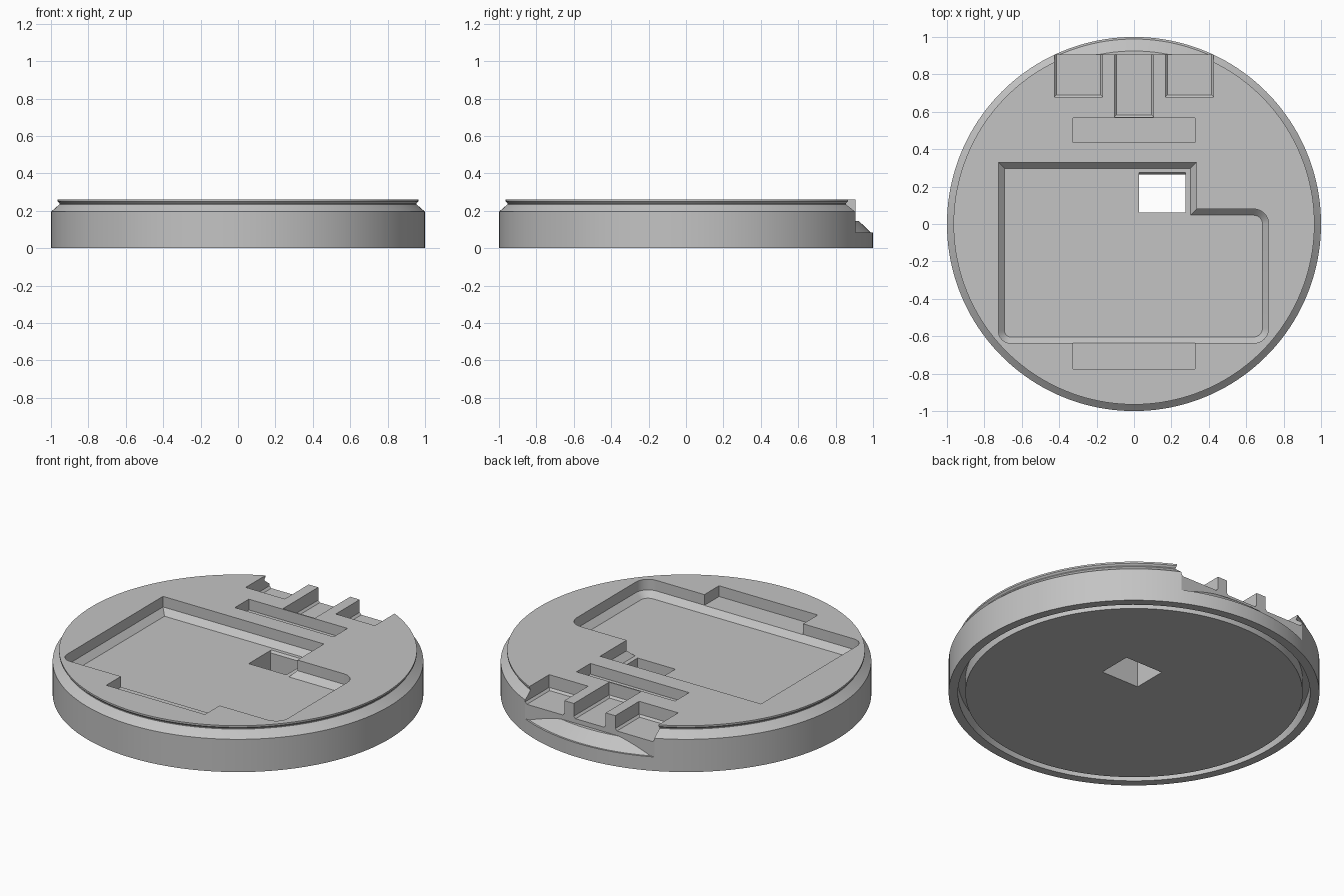
import bpy, bmesh, math

if "Cube" in bpy.data.objects:
    bpy.data.objects.remove(bpy.data.objects["Cube"])

SEG = 160
grey = bpy.data.materials.new("grey")
grey.diffuse_color = (0.55, 0.55, 0.55, 1)
grey.use_nodes = True
grey.node_tree.nodes["Principled BSDF"].inputs["Base Color"].default_value = grey.diffuse_color


def make(name, bm):
    bmesh.ops.recalc_face_normals(bm, faces=bm.faces)
    me = bpy.data.meshes.new(name)
    bm.to_mesh(me)
    bm.free()
    me.materials.append(grey)
    ob = bpy.data.objects.new(name, me)
    bpy.context.collection.objects.link(ob)
    return ob


def lathe(profile, closed=False):
    """Revolve (r, z) points; open profiles get flat end caps."""
    bm = bmesh.new()
    rings = [[bm.verts.new((r * math.cos(2 * math.pi * i / SEG),
                            r * math.sin(2 * math.pi * i / SEG), z))
              for i in range(SEG)] for r, z in profile]
    pairs = list(zip(rings, rings[1:]))
    if closed:
        pairs.append((rings[-1], rings[0]))
    for a, b in pairs:
        for i in range(SEG):
            j = (i + 1) % SEG
            bm.faces.new((a[i], a[j], b[j], b[i]))
    if not closed:
        bm.faces.new(rings[0])
        bm.faces.new(rings[-1])
    return bm


def loft(levels):
    """Solid from matching (z, outline) levels."""
    bm = bmesh.new()
    rings = [[bm.verts.new((x, y, z)) for x, y in pts] for z, pts in levels]
    for a, b in zip(rings, rings[1:]):
        for i in range(len(a)):
            j = (i + 1) % len(a)
            bm.faces.new((a[i], a[j], b[j], b[i]))
    bm.faces.new(rings[0])
    bm.faces.new(rings[-1])
    return bm


def rect(x0, x1, y0, y1):
    return [(x0, y0), (x1, y0), (x1, y1), (x0, y1)]


def tray(d):
    """Stepped main pocket outline, inset by d, three corners rounded."""
    l, r, s, t, m, b = -.725 + d, .72 - d, .335 - d, .33 - d, .08 - d, -.637 + d
    pts = [(l, t), (s, t), (s, m)]
    for cx, cy, rad, start in ((r, m, .08, 90), (r, b, .08, 0), (l, b, .065, -90)):
        rad -= d
        ox = cx - rad if cx > 0 else cx + rad
        oy = cy - rad if cy == m else cy + rad
        for k in range(9):
            a = math.radians(start - 90 * k / 8)
            pts.append((ox + rad * math.cos(a), oy + rad * math.sin(a)))
    return pts


def cut(target, bm):
    cutter = make("cutter", bm)
    cutter.hide_render = True
    mod = target.modifiers.new("cut", 'BOOLEAN')
    mod.operation = 'DIFFERENCE'
    mod.solver = 'EXACT'
    mod.object = cutter
    bpy.context.view_layer.objects.active = target
    bpy.ops.object.modifier_apply(modifier=mod.name)
    bpy.data.objects.remove(cutter)


# round body with seal groove underneath and lipped top rim
base = make("round_base", lathe([
    (.91, 0), (.91, .08), (.95, .08), (.95, 0), (1, 0), (1, .195),
    (.962, .228), (.955, .235), (.955, .24), (.965, .25), (.965, .26)]))

# flat cut at the back, leaving a sloping ledge
back = lathe([(.5, .145), (.925, .145), (.989, .083), (1.2, .083), (1.2, .4), (.5, .4)], True)
bmesh.ops.bisect_plane(back, geom=back.verts[:] + back.edges[:] + back.faces[:],
                       plane_co=(0, .905, 0), plane_no=(0, 1, 0), clear_inner=True)
bmesh.ops.holes_fill(back, edges=[e for e in back.edges if e.is_boundary], sides=0)
cut(base, back)

# main pocket with sloped foot, and window through its floor
cut(base, loft([(.163, tray(.033)), (.197, tray(0)), (.4, tray(0))]))
cut(base, loft([(-.1, rect(.027, .275, .062, .265)), (.15, rect(.027, .275, .062, .265)),
                (.163, rect(.027, .275, .062, .275)), (.18, rect(.027, .275, .062, .275))]))

# two straight slots
for y0, y1 in ((-.775, -.63), (.435, .566)):
    cut(base, loft([(.196, rect(-.325, .325, y0, y1)), (.4, rect(-.325, .325, y0, y1))]))

# three bays open to the back
for x0, x1, y0 in ((-.425, -.168, .68), (-.105, .105, .573), (.168, .425, .68)):
    c = .011
    cut(base, loft([(.172, rect(x0 + c, x1 - c, y0 + c, 1.1)),
                    (.184, rect(x0, x1, y0, 1.1)), (.4, rect(x0, x1, y0, 1.1))]))

bpy.ops.object.select_all(action='DESELECT')
base.select_set(True)
bpy.context.view_layer.objects.active = base
bpy.ops.object.shade_smooth_by_angle(angle=math.radians(20))
